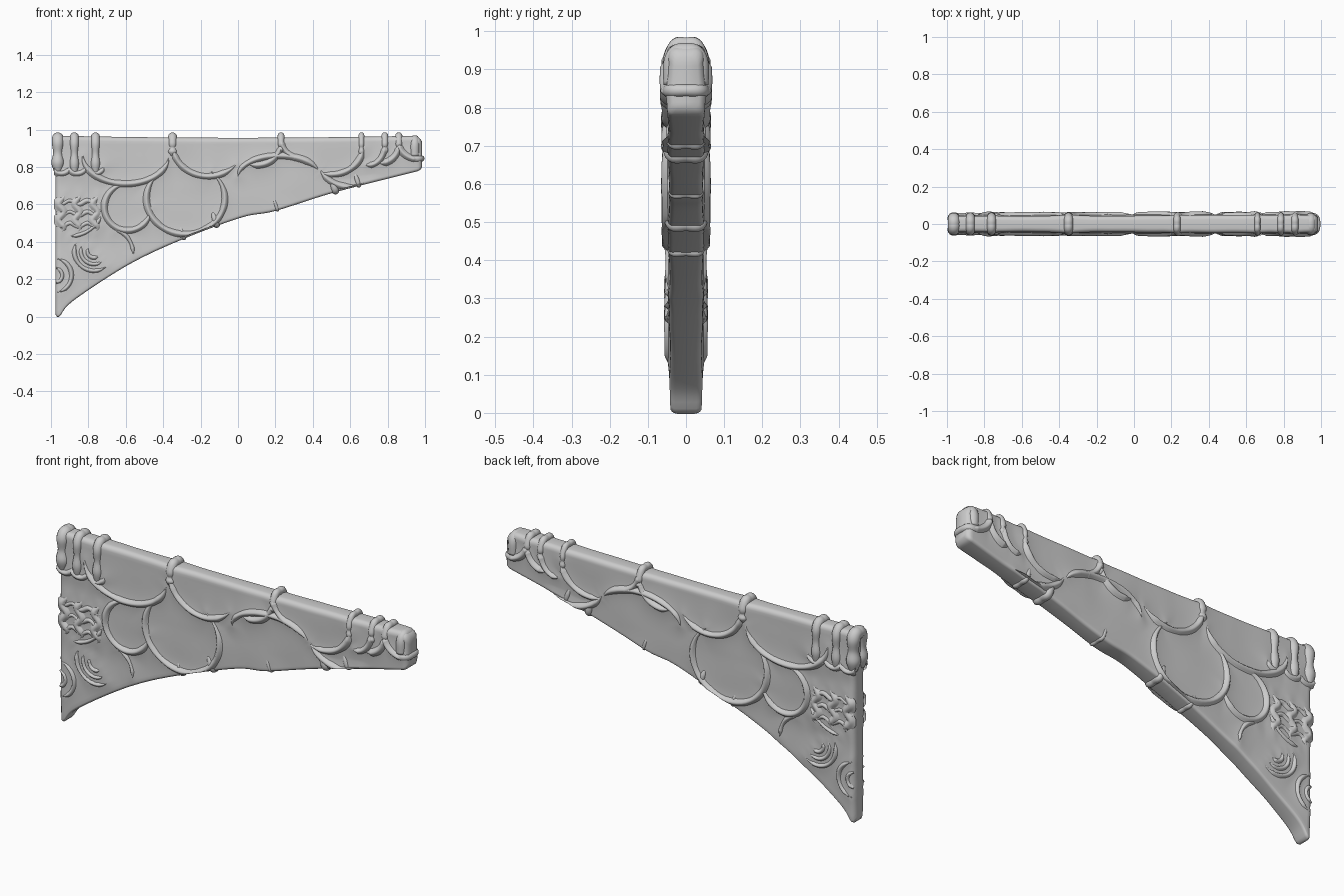
import bpy, bmesh
from math import sin, cos, pi, tau, exp, radians
from mathutils import Vector, noise, kdtree

if "Cube" in bpy.data.objects:
    bpy.data.objects.remove(bpy.data.objects["Cube"])

# ---------- outline rules ----------
def smooth_path(pts, n=8):
    """Catmull-Rom through the points."""
    P = [Vector(p) for p in pts]
    P = [P[0] * 2 - P[1]] + P + [P[-1] * 2 - P[-2]]
    out = []
    for a, b, c, d in zip(P, P[1:], P[2:], P[3:]):
        for t in (k / n for k in range(n)):
            out.append(0.5 * (2 * b + (c - a) * t + (2 * a - 5 * b + 4 * c - d) * t * t
                              + (3 * b - a - 3 * c + d) * t ** 3))
    return out + [P[-2]]

LOWER = smooth_path([(-.985, 0), (-.955, 0), (-.88, .085), (-.58, .28), (-.28, .42),
                     (.02, .53), (.2, .565), (.52, .665), (.99, .785)])

def bottom(x):
    for a, b in zip(LOWER, LOWER[1:]):
        if x <= b.x:
            return a.y + (b.y - a.y) * (x - a.x) / (b.x - a.x)
    return LOWER[-1].y

def top(x):
    return .956 + .012 * x * x - .4 * max(0, x - .94)

# ---------- veins: elliptic arcs bounding the cells (cx, cz, rx, rz, start, end) ----------
ARCS = [(-.60, .86, .23, .15, 180, 355), (-.16, .92, .19, .17, 180, 320),
        (.22, .75, .22, .11, 180, 20), (-.28, .63, .21, .19, 130, 410),
        (-.59, .585, .125, .125, 90, 360), (.10, .93, .13, .12, 360, 250),
        (.36, .95, .13, .11, 180, 260), (.50, .90, .165, .14, 0, -110),
        (.62, .83, .19, .14, 200, 300), (.70, .92, .085, .11, 0, -100),
        (.76, .92, .10, .10, 0, -90), (.97, .93, .11, .09, 180, 270)]
FINE = [(-.66, .33, .1, .13, 0, 90), (-.9, .6, .18, .17, 270, 340)]
FINE += [(-.77, .35, r, r, 150, 310) for r in (.035, .07, .105)]      # nested swirls
FINE += [(-.98, .22, r, r, -80, 80) for r in (.04, .09)]              # foot ripples
STRIPES = (-.945, -.86, -.765)

def arc(cx, cz, rx, rz, a0, a1, n=40):
    return [Vector((cx + rx * cos(a), cz + rz * sin(a)))
            for a in (radians(a0 + (a1 - a0) * i / n) for i in range(n + 1))]

VEINS = [(arc(*a), .024, .014) for a in ARCS] + [(arc(*a), .016, .008) for a in FINE]
# wavy upright ripples and small arches beside the wall edge
for x in STRIPES:
    VEINS.append(([Vector((x + .014 * cos(i * .35), .645 - .19 * i / 40)) for i in range(41)], .03, .010))
    VEINS.append((arc(x, .80, .045, .035, 180, 360, 16), .02, .009))
for k in range(3):
    VEINS.append(([Vector((-.97 + .006 * i, .61 - .06 * k - .01 * sin(i * .4))) for i in range(41)], .018, .006))

tree = kdtree.KDTree(sum(len(v[0]) for v in VEINS))
for path, w, h in VEINS:
    for p in path:
        tree.insert((p.x, h, p.y), 0)
tree.balance()

def half(x, z):
    """Half thickness of the slab, flaring up towards the veins."""
    d = tree.find((x, .012, z))[2]
    return .042 + .002 * x + .003 * z + .007 * exp(-d / .035) + .003 * noise.noise((x * 6, 3, z * 6))

# ---------- mesh helpers ----------
def skin(bm, rows, closed):
    R = [[bm.verts.new(p) for p in row] for row in rows]
    n = len(R[0])
    for a, b in zip(R, R[1:]):
        for j in range(n if closed else n - 1):
            bm.faces.new((a[j], a[(j + 1) % n], b[(j + 1) % n], b[j]))
    return R

def mesh_object(name, bm, mirror=False):
    bmesh.ops.recalc_face_normals(bm, faces=bm.faces)
    for f in bm.faces:
        f.smooth = True
    me = bpy.data.meshes.new(name)
    bm.to_mesh(me)
    bm.free()
    ob = bpy.data.objects.new(name, me)
    bpy.context.collection.objects.link(ob)
    if mirror:
        ob.modifiers.new("mirror", 'MIRROR').use_axis = (False, True, False)

def tangent(s, i):
    return s[min(i + 1, len(s) - 1)] - s[max(i - 1, 0)]

# ---------- bracket panel: rounded cross-sections along x ----------
def section(x, inset):
    zb, zt, rb, rt, n = bottom(x) + inset, top(x) - inset, .014, .024, 40
    hb, ht = half(x, zb + rb) - inset, half(x, zt - rt) - inset
    quarter = [pi / 8 * i for i in range(5)]
    side = [(hb - rb + rb * sin(a), zb + rb - rb * cos(a)) for a in quarter[:-1]]
    for i in range(n + 1):
        z = zb + rb + (zt - zb - rt - rb) * i / n
        side.append((half(x, z) - inset, z))
    side += [(ht - rt + rt * cos(a), zt - rt + rt * sin(a)) for a in quarter[1:]]
    return [(x, -y, z) for y, z in side] + [(x, y, z) for y, z in reversed(side)]

X0, X1, C = -.977, .985, 190
cols = []
for i in range(C + 1):
    x = X0 + (X1 - X0) * i / C
    e = min(x - X0, X1 - x) / .02          # round both ends
    cols.append((x, .016 * max(0, 1 - e) ** 2))
bm = bmesh.new()
rings = skin(bm, [section(*c) for c in cols], True)
for ring in (rings[0], rings[-1]):
    n = len(ring)
    for j in range(n // 2 - 1):
        bm.faces.new((ring[j], ring[j + 1], ring[n - 2 - j], ring[n - 1 - j]))
mesh_object("bracket_panel", bm)

# ---------- raised veins on both faces ----------
bm = bmesh.new()
for s, w, h in VEINS:
    rows = []
    for i, p in enumerate(s):
        t = tangent(s, i).normalized()
        u = i / (len(s) - 1)
        k = min(1, .3 + 4 * min(u, 1 - u)) * (1 + .25 * noise.noise((p.x * 14, 0, p.y * 14)))
        row = []
        for e in (q / 4 for q in range(-4, 5)):
            x = max(-.985, min(.985, p.x - t.y * e * w * k))
            z = max(bottom(x) + .008, min(top(x) - .012, p.y + t.x * e * w * k))
            y = half(x, z) - .005 + (h + .005) * k * max(0, cos(e * pi / 2)) ** 1.6
            row.append((x, -y, z))
        rows.append(row)
    skin(bm, rows, False)
mesh_object("face_veins", bm, True)

# ---------- tubes that wrap around the edges; points are x, y, z, radius ----------
def wraps(name, fronts, up):
    bm = bmesh.new()
    for front, mid in fronts:
        s = smooth_path(front + [mid] + [(x, -y, z, r) for x, y, z, r in reversed(front)], 6)
        rows = []
        for i, p in enumerate(s):
            t = tangent(s, i).xyz.normalized()
            a = (up - t * up.dot(t)).normalized()
            b = t.cross(a)
            rows.append([p.xyz + (a * cos(f) + b * sin(f)) * p.w for f in (tau * j / 14 for j in range(14))])
        R = skin(bm, rows, True)
        bm.faces.new(R[0])
        bm.faces.new(R[-1])
    mesh_object(name, bm)

ACROSS, UP = Vector((1, 0, 0)), Vector((0, 0, 1))

# beaded straps over the top edge: x, radius, lower end
straps = []
for x, r, low in [(-.963, .032, .77), (-.875, .024, .76), (-.762, .024, .76), (-.35, .024, .86),
                  (.23, .018, .88), (.66, .015, .86), (.785, .018, .87), (.86, .019, .87)]:
    y, zt = r - .061, .984 - r
    bead = [(x, y, low + (.925 - low) * i / 3, r * k) for i, k in enumerate((.6, 1.08, .8, 1))]
    straps.append((bead + [(x, y * .6, zt - .002, r)], (x, 0, zt, r)))
wraps("top_straps", straps, ACROSS)

# knobs under the lower edge
knobs = []
for x, r in [(-.29, .012), (-.115, .018), (.21, .01), (.52, .021), (.645, .014)]:
    z = bottom(x) + r * .55
    knobs.append(([(x - .02, -.036, z + .06, r * .6), (x - .01, -.04, z + .03, r * .9), (x, -.034, z, r)],
                  (x, 0, z, r)))
wraps("lower_knobs", knobs, ACROSS)

# band around the narrow end, and the swelling above it
z = .845
wraps("end_band", [([(.88, -.04, z + .02, .014), (.94, -.044, z, .018), (.972, -.034, z, .018)],
                    (.981, 0, z, .016))], UP)
r = .026
wraps("end_swelling", [([(.945, -.034, .86, r), (.945, -.034, .915, r), (.945, -.022, .94, r)],
                        (.945, 0, .944, r))], ACROSS)
